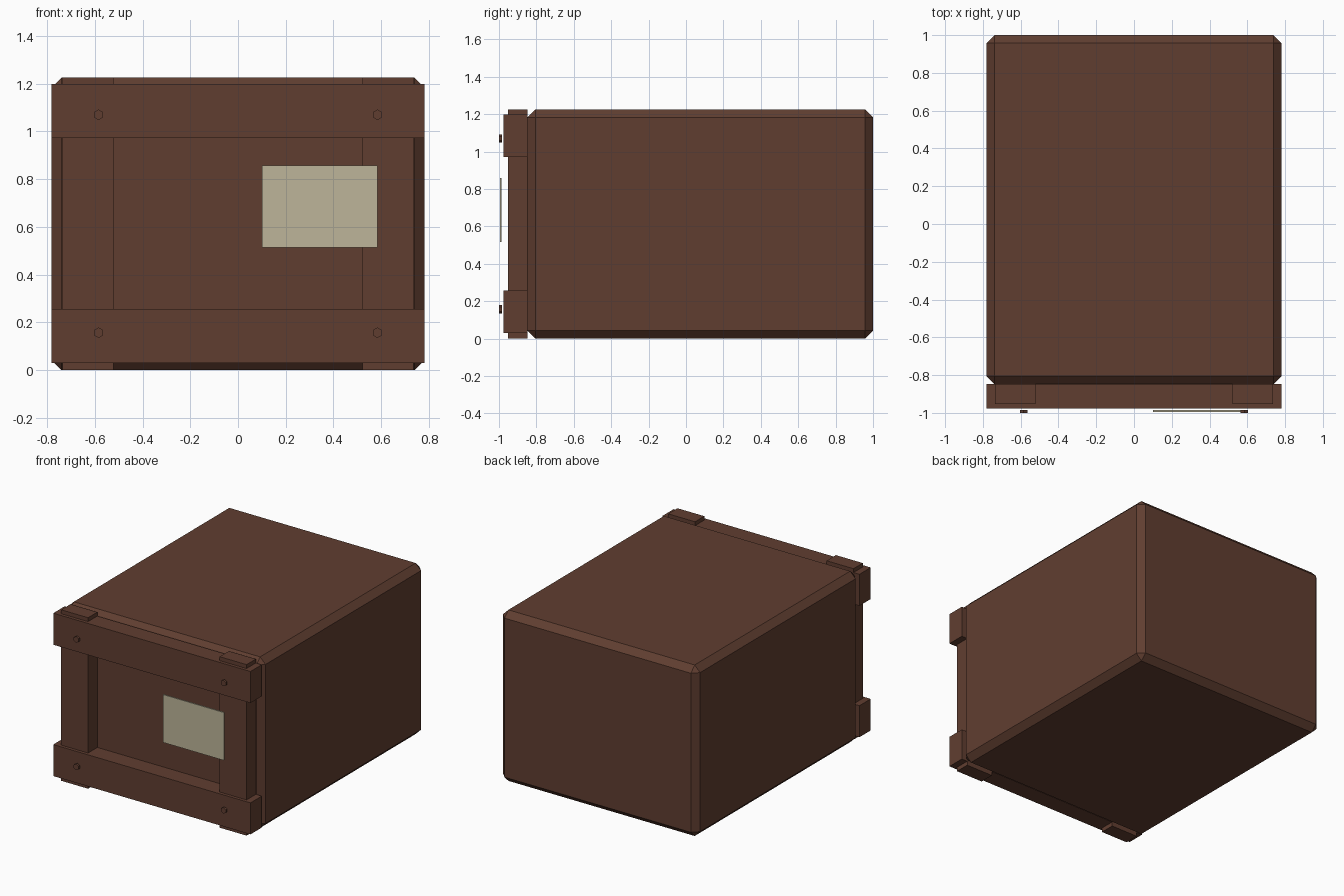
import bpy, math

if "Cube" in bpy.data.objects:
    bpy.data.objects.remove(bpy.data.objects["Cube"])


def material(name, rgb):
    m = bpy.data.materials.new(name)
    m.diffuse_color = (*rgb, 1)
    m.use_nodes = True
    m.node_tree.nodes["Principled BSDF"].inputs["Base Color"].default_value = m.diffuse_color
    return m


wood = material("dark brown wood", (0.118, 0.048, 0.030))
paper = material("pale paper", (0.51, 0.46, 0.32))


def box(name, x, y, z, mat, bevel=0):
    bpy.ops.mesh.primitive_cube_add(size=1)
    o = bpy.context.object
    o.name = name
    for v in o.data.vertices:
        v.co = [r[0] + (c + 0.5) * (r[1] - r[0]) for c, r in zip(v.co, (x, y, z))]
    o.data.materials.append(mat)
    if bevel:
        b = o.modifiers.new("chamfer", 'BEVEL')
        b.width = bevel
        b.segments = 1
    return o


# Crate body with chamfered edges
box("crate_body", (-0.782, 0.782), (-0.848, 1.0), (0, 1.226), wood, 0.043)

# Upright battens on the front
for side, x in (("left", (-0.735, -0.522)), ("right", (0.522, 0.735))):
    box(side + "_upright", x, (-0.953, -0.848), (0, 1.226), wood)

# Cross boards over the uprights, each with two hexagonal nail heads
for level, z in (("lower", (0.03, 0.256)), ("upper", (0.972, 1.198))):
    box(level + "_board", (-0.782, 0.782), (-0.976, -0.848), z, wood)
    nail_z = 0.157 if level == "lower" else 1.07
    for side, x in (("left", -0.584), ("right", 0.584)):
        bpy.ops.mesh.primitive_cylinder_add(
            vertices=6, radius=0.022, depth=0.015,
            location=(x, -0.9925, nail_z), rotation=(math.pi / 2, 0, 0))
        nail = bpy.context.object
        nail.name = f"{level}_{side}_nail"
        nail.data.materials.append(wood)

# Blank label plate in front
box("paper_label", (0.101, 0.584), (-0.995, -0.986), (0.515, 0.858), paper)
